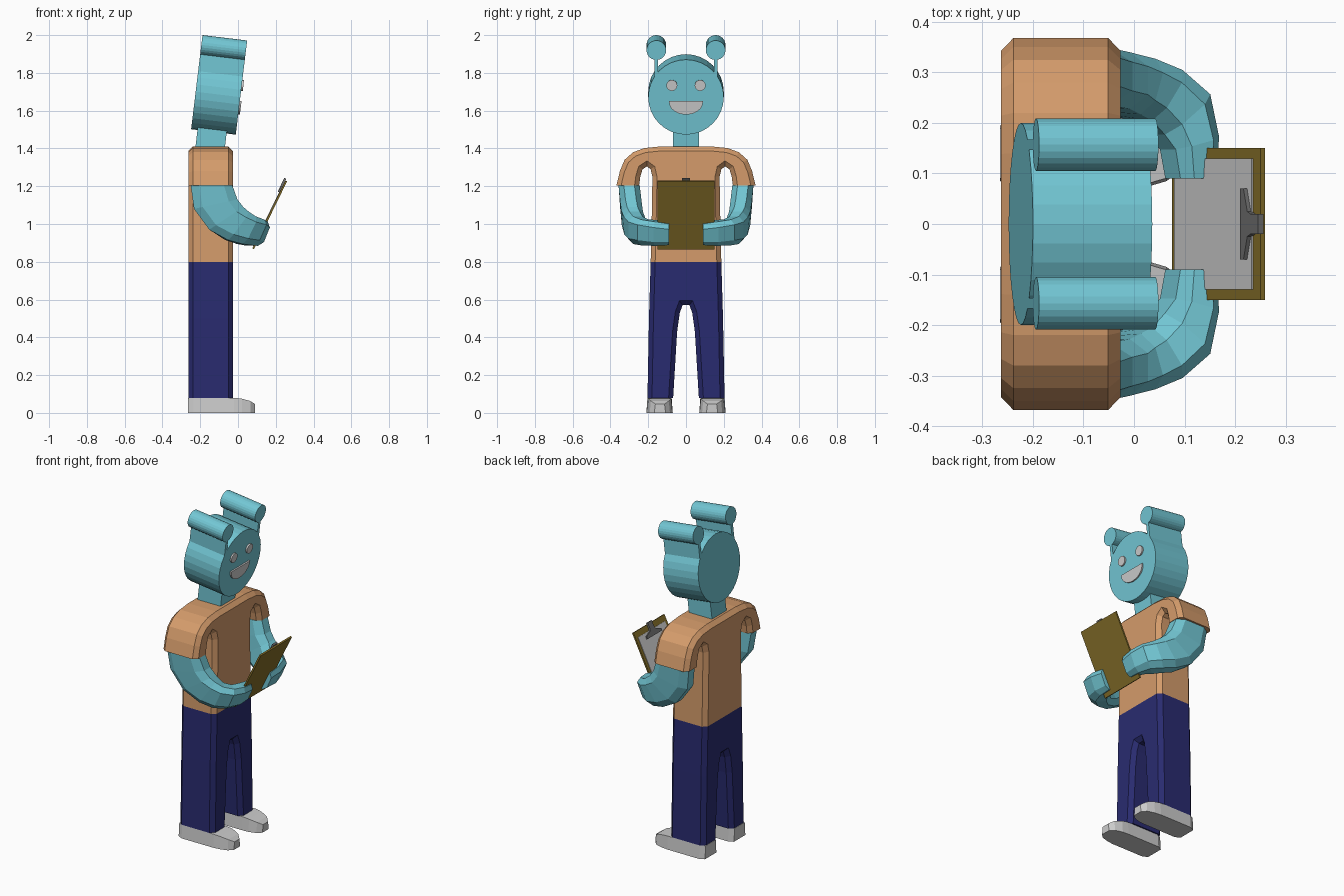
import bpy, bmesh
from math import sin, cos, pi, radians
from mathutils import Matrix, Vector

if "Cube" in bpy.data.objects:
    bpy.data.objects.remove(bpy.data.objects["Cube"])


def material(name, rgb):
    m = bpy.data.materials.new(name)
    m.diffuse_color = (*rgb, 1)
    m.use_nodes = True
    m.node_tree.nodes["Principled BSDF"].inputs["Base Color"].default_value = m.diffuse_color
    return m


SKIN = material("teal_skin", (0.17, 0.57, 0.66))
CLOTH = material("orange_cloth", (0.66, 0.33, 0.147))
NAVY = material("navy_cloth", (0.022, 0.024, 0.16))
BOARD = material("brown_board", (0.23, 0.155, 0.022))
STEEL = material("dark_steel", (0.15, 0.15, 0.15))


def finish(name, bm, mat=None, matrix=None):
    if matrix:
        bm.transform(matrix)
    bmesh.ops.recalc_face_normals(bm, faces=bm.faces)
    me = bpy.data.meshes.new(name)
    bm.to_mesh(me)
    bm.free()
    if mat:
        me.materials.append(mat)
    ob = bpy.data.objects.new(name, me)
    bpy.context.collection.objects.link(ob)
    return ob


def loft(name, rings, mat=None, matrix=None, bevel=0, sharp_z=()):
    """Skin rings of points with equal counts and cap both ends."""
    bm = bmesh.new()
    vs = [[bm.verts.new(p) for p in r] for r in rings]
    n = len(vs[0])
    for a, b in zip(vs, vs[1:]):
        for i in range(n):
            j = (i + 1) % n
            bm.faces.new((a[i], a[j], b[j], b[i]))
    caps = [bm.faces.new(vs[0]), bm.faces.new(vs[-1])]
    bmesh.ops.recalc_face_normals(bm, faces=bm.faces)
    if bevel:
        # bevel the outline, leaving the openings of the garment crisp
        edges = [e for f in caps for e in f.edges
                 if not any(all(abs(v.co.z - z) < 1e-4 for v in e.verts) for z in sharp_z)]
        bmesh.ops.bevel(bm, geom=edges, offset=bevel, offset_type='OFFSET', segments=1,
                        profile=0.5, affect='EDGES', clamp_overlap=False)
    return finish(name, bm, mat, matrix)


def prism(name, profile, x0, x1, mat=None, matrix=None, **kw):
    """Extrude a (y, z) profile along x."""
    return loft(name, [[(x, y, z) for y, z in profile] for x in (x0, x1)], mat, matrix, **kw)


def circle(y, z, r, n):
    return [(y + r * cos(2 * pi * i / n), z + r * sin(2 * pi * i / n)) for i in range(n)]


def rect(y0, y1, z0, z1):
    return [(y0, z0), (y1, z0), (y1, z1), (y0, z1)]


def mirrored(half):
    return half + [(-y, z) for y, z in reversed(half)]


# Shirt with short sleeves
shirt = [(0.187, 0.8), (0.18, 1.1), (0.178, 1.25), (0.187, 1.29), (0.207, 1.305), (0.23, 1.29),
         (0.242, 1.25), (0.248, 1.205), (0.368, 1.205), (0.35, 1.28), (0.325, 1.34),
         (0.28, 1.38), (0.22, 1.402), (0.14, 1.41)]
prism("shirt", mirrored(shirt), -0.263, -0.027, CLOTH, bevel=0.024, sharp_z=(0.8, 1.205))

# Trousers
trousers = [(0.187, 0.8), (0.196, 0.5), (0.204, 0.08), (0.068, 0.08), (0.047, 0.43),
            (0.033, 0.53), (0.018, 0.57)]
prism("trousers", mirrored(trousers), -0.263, -0.027, NAVY, bevel=0.024, sharp_z=(0.08, 0.8))

# Shoes: x, inner y, outer y, top z
shoe = [(-0.265, 0.085, 0.195, 0.08), (-0.235, 0.07, 0.21, 0.08), (-0.02, 0.07, 0.21, 0.08),
        (0.02, 0.072, 0.205, 0.075), (0.065, 0.085, 0.192, 0.063), (0.09, 0.108, 0.168, 0.047)]

# Arms: centre, in-plane half axis, sideways half axis
arm = [((-0.14, 0.301, 1.205), (0.11, 0, 0), (0, 0.056, 0)),
       ((-0.118, 0.292, 1.105), (0.115, 0, 0.025), (0, 0.057, 0)),
       ((-0.062, 0.284, 1.03), (0.09, 0, 0.06), (0, 0.056, 0)),
       ((-0.005, 0.272, 0.99), (0.055, 0, 0.075), (0.015, 0.055, 0)),
       ((0.045, 0.255, 0.967), (0.035, 0, 0.073), (0.03, 0.05, 0)),
       ((0.088, 0.217, 0.955), (0.03, 0, 0.068), (0.045, 0.04, 0)),
       ((0.11, 0.16, 0.953), (0.026, 0, 0.064), (0.043, 0.012, -0.01)),
       ((0.112, 0.09, 0.95), (0.025, 0, 0.056), (0.035, 0, -0.012))]
OCTAGON = [(1, .5), (.6, 1), (-.6, 1), (-1, .5), (-1, -.5), (-.6, -1), (.6, -1), (1, -.5)]

for side, s in (("left", 1), ("right", -1)):
    flip = Matrix.Diagonal((1, s, 1, 1))
    loft(side + "_shoe", [[(x, a, 0), (x, b, 0), (x, b - 0.006, h), (x, a + 0.006, h)]
                          for x, a, b, h in shoe], None, flip)
    loft(side + "_arm", [[Vector(c) + Vector(a) * u + Vector(b) * v for u, v in OCTAGON]
                         for c, a, b in arm], SKIN, flip)

# Head group, tipped forward
TILT = Matrix.Translation((-0.106, 0, 1.686)) @ Matrix.Rotation(radians(6.9), 4, 'Y')
D = 0.119
prism("neck", rect(-0.07, 0.07, -0.31, -0.17), -0.085, 0.07, SKIN, TILT)
prism("head", circle(0, 0, 0.2, 32), -D, D, SKIN, TILT)
smile = [(-0.09 * cos(pi * i / 12), -0.02 - 0.072 * sin(pi * i / 12) ** 0.9) for i in range(12)]
prism("mouth", smile + [(0.09, -0.02)], D - 0.005, D + 0.009, None, TILT)
for side, s in (("left", 1), ("right", -1)):
    prism(side + "_eye", circle(s * 0.075, 0.063, 0.029, 20), D - 0.005, D + 0.009, None, TILT)
    y = s * 0.157
    prism(side + "_antenna_stalk", rect(y - 0.01, y + 0.01, 0.09, 0.22), -D, D, SKIN, TILT)
    prism(side + "_antenna_tip", circle(y, 0.25, 0.052, 24), -D, D, SKIN, TILT)

# Clipboard, paper side towards the chest
HELD = Matrix.Translation((0.1675, 0, 1.048)) @ Matrix.Rotation(radians(26), 4, 'Y')
prism("clipboard", rect(-0.15, 0.15, -0.2, 0.2), -0.005, 0.005, BOARD, HELD)
prism("paper", rect(-0.13, 0.13, -0.185, 0.165), -0.008, -0.004, None, HELD)
clip = [(0.07, 0.13), (0.07, 0.145), (0.025, 0.162), (0.02, 0.175), (0.02, 0.21)]
prism("clip", mirrored(clip), -0.016, -0.004, STEEL, HELD)
